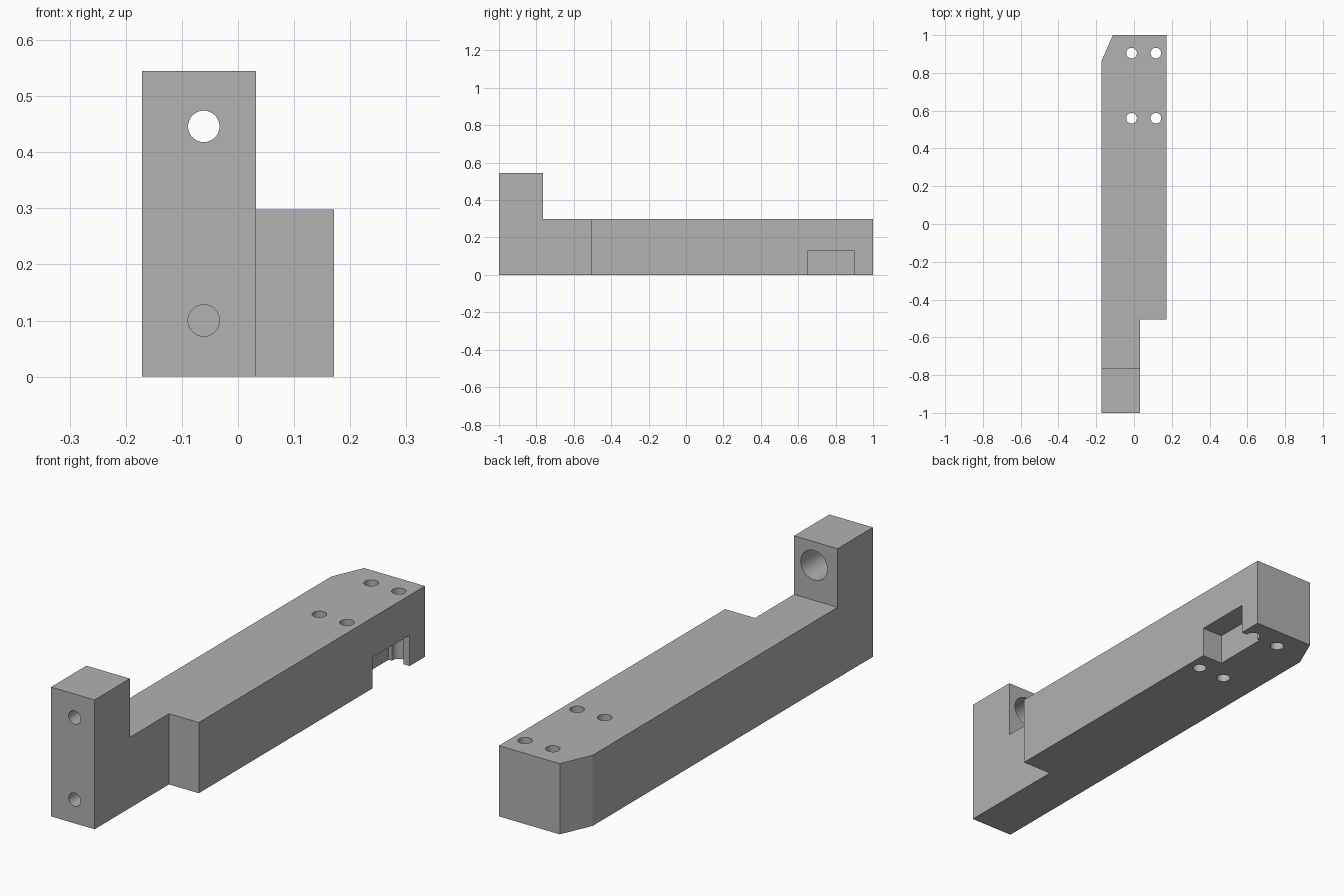
import bpy
import bmesh
from math import pi, radians
from mathutils import Matrix, Vector

default = bpy.data.objects.get("Cube")
if default:
    bpy.data.objects.remove(default, do_unlink=True)

# Overall sizes
LEFT, RIGHT, ARM = -0.171, 0.171, 0.032
HIGH, DECK = 0.545, 0.298
HOLE_R = 0.028

grey = bpy.data.materials.new("plain grey")
grey.use_nodes = True
colour = (0.445, 0.445, 0.445, 1)
grey.diffuse_color = colour
grey.node_tree.nodes["Principled BSDF"].inputs["Base Color"].default_value = colour


def add_object(name, bm):
    bmesh.ops.recalc_face_normals(bm, faces=bm.faces)
    mesh = bpy.data.meshes.new(name)
    bm.to_mesh(mesh)
    bm.free()
    mesh.materials.append(grey)
    obj = bpy.data.objects.new(name, mesh)
    bpy.context.collection.objects.link(obj)
    return obj


def box(name, low, high):
    low, high = Vector(low), Vector(high)
    bm = bmesh.new()
    bmesh.ops.create_cube(bm, size=1, matrix=Matrix.Translation((low + high) / 2)
                          @ Matrix.Diagonal((high - low).to_4d()))
    return add_object(name, bm)


def rod(name, radius, start, end):
    start, end = Vector(start), Vector(end)
    axis = end - start
    turn = axis.to_track_quat("Z", "Y").to_matrix().to_4x4()
    bm = bmesh.new()
    bmesh.ops.create_cone(bm, cap_ends=True, segments=48, radius1=radius, radius2=radius,
                          depth=axis.length, matrix=Matrix.Translation((start + end) / 2) @ turn)
    return add_object(name, bm)


def cut(target, cutter):
    cutter.hide_render = True
    mod = target.modifiers.new("cut", "BOOLEAN")
    mod.operation = "DIFFERENCE"
    mod.solver = "EXACT"
    mod.object = cutter
    bpy.context.view_layer.objects.active = target
    bpy.ops.object.modifier_apply(modifier=mod.name)
    bpy.data.objects.remove(cutter, do_unlink=True)


# Bar: stepped plan outline with a clipped back corner, extruded upward
outline = [(LEFT, -1), (ARM, -1), (ARM, -0.505), (RIGHT, -0.505),
           (RIGHT, 1), (-0.112, 1), (LEFT, 0.865)]
bm = bmesh.new()
base = bm.faces.new([bm.verts.new((x, y, 0)) for x, y in outline])
grown = bmesh.ops.extrude_face_region(bm, geom=[base])
bmesh.ops.translate(bm, vec=(0, 0, HIGH),
                    verts=[v for v in grown["geom"] if isinstance(v, bmesh.types.BMVert)])
bar = add_object("bracket_bar", bm)

# Lower deck behind the front upright
cut(bar, box("deck_cutter", (-1, -0.765, DECK), (1, 2, 1)))

# Side notch under the back end
cut(bar, box("notch_cutter", (0.073, 0.65, -1), (1, 0.898, 0.13)))

# Four vertical mounting holes
for x in (-0.013, 0.116):
    for y in (0.56, 0.905):
        cut(bar, rod("mount_hole_cutter", HOLE_R, (x, y, -0.1), (x, y, DECK + 0.1)))

# Upper bolt hole with a wide bore from the back, and a blind lower hole
cut(bar, rod("counterbore_cutter", 0.062, (-0.061, -0.925, 0.446), (-0.061, -0.6, 0.446)))
cut(bar, rod("bolt_hole_cutter", HOLE_R, (-0.061, -1.1, 0.446), (-0.061, -0.7, 0.446)))
cut(bar, rod("blind_hole_cutter", HOLE_R, (-0.061, -1.1, 0.1), (-0.061, -0.7, 0.1)))

# Smooth bores, sharp edges
bpy.ops.object.select_all(action="DESELECT")
bar.select_set(True)
bpy.context.view_layer.objects.active = bar
bpy.ops.object.shade_smooth_by_angle(angle=radians(20))
